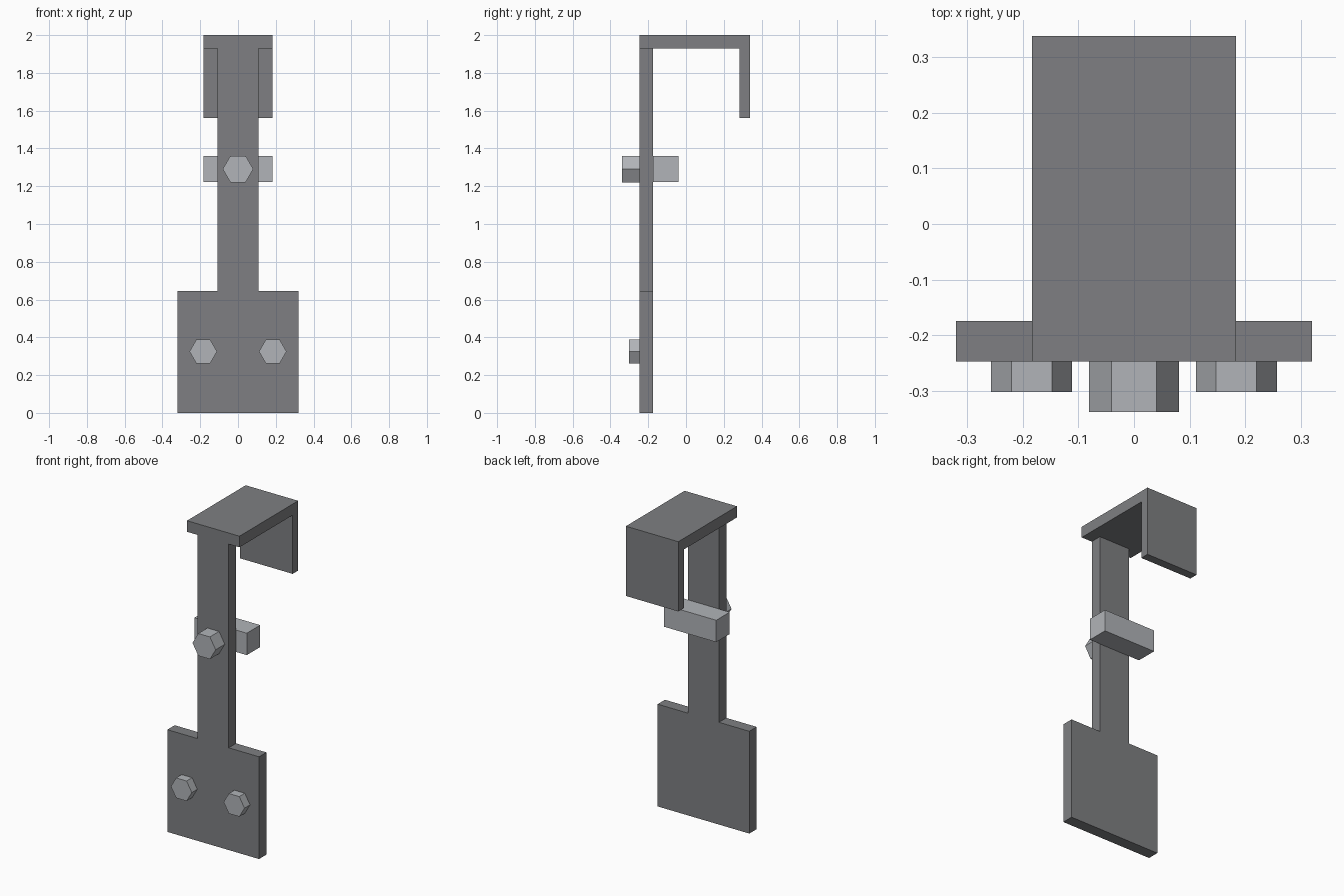
import bpy
import bmesh
import math
from mathutils import Matrix, Vector

cube = bpy.data.objects.get("Cube")
if cube:
    bpy.data.objects.remove(cube, do_unlink=True)


def make_material(name, rgb):
    mat = bpy.data.materials.new(name)
    mat.use_nodes = True
    mat.diffuse_color = (*rgb, 1)
    mat.node_tree.nodes["Principled BSDF"].inputs["Base Color"].default_value = (*rgb, 1)
    return mat


dark_steel = make_material("dark steel", (0.21, 0.213, 0.223))
light_steel = make_material("light steel", (0.44, 0.455, 0.48))


def finish(name, bm, mat):
    mesh = bpy.data.meshes.new(name)
    bmesh.ops.recalc_face_normals(bm, faces=bm.faces[:])
    bm.to_mesh(mesh)
    bm.free()
    mesh.materials.append(mat)
    obj = bpy.data.objects.new(name, mesh)
    bpy.context.collection.objects.link(obj)


def extrude_profile(name, points, vector, mat):
    """Sweep a flat outline along a vector into a solid."""
    bm = bmesh.new()
    face = bm.faces.new([bm.verts.new(p) for p in points])
    result = bmesh.ops.extrude_face_region(bm, geom=[face], use_keep_orig=True)
    moved = [v for v in result["geom"] if isinstance(v, bmesh.types.BMVert)]
    bmesh.ops.translate(bm, verts=moved, vec=Vector(vector))
    finish(name, bm, mat)


def hex_bolt(name, x, z, radius, length):
    """Hexagonal head standing out of the front face, corners left and right."""
    bm = bmesh.new()
    matrix = (Matrix.Translation((x, FRONT - length / 2, z))
              @ Matrix.Rotation(math.radians(90), 4, "X")
              @ Matrix.Rotation(math.radians(30), 4, "Z"))
    bmesh.ops.create_cone(bm, cap_ends=True, segments=6, radius1=radius,
                          radius2=radius, depth=length, matrix=matrix)
    # Turn the head if its corners landed above and below
    if max(v.co.z for v in bm.verts) - z > radius * 0.95:
        bmesh.ops.rotate(bm, verts=bm.verts[:], cent=(x, 0, z),
                         matrix=Matrix.Rotation(math.radians(30), 3, "Y"))
    finish(name, bm, light_steel)


FRONT, BACK = -0.247, -0.174      # faces of the flat plate
HOOK_BACK, HOOK_HALF = 0.338, 0.183

# Lower plate with the narrow upright strap in one T outline
half = [(0.32, 0), (0.32, 0.645), (0.108, 0.645), (0.108, 1.93)]
outline = half + [(-x, z) for x, z in reversed(half)]
extrude_profile("plate_and_strap", [(x, FRONT, z) for x, z in outline],
                (0, BACK - FRONT, 0), dark_steel)

# Hook over the top, with a flange hanging at the back
hook = [(FRONT, 1.93), (FRONT, 2), (HOOK_BACK, 2), (HOOK_BACK, 1.56),
        (0.283, 1.56), (0.283, 1.93)]
extrude_profile("top_hook", [(-HOOK_HALF, y, z) for y, z in hook],
                (2 * HOOK_HALF, 0, 0), dark_steel)

# Clamp bar behind the strap
bar = [(BACK, 1.222), (BACK, 1.36), (-0.04, 1.36), (-0.04, 1.222)]
extrude_profile("clamp_bar", [(-HOOK_HALF, y, z) for y, z in bar],
                (2 * HOOK_HALF, 0, 0), light_steel)

# Bolt heads
hex_bolt("strap_bolt", 0, 1.291, 0.081, 0.091)
for side, name in ((1, "left_plate_bolt"), (-1, "right_plate_bolt")):
    hex_bolt(name, side * 0.184, 0.325, 0.073, 0.055)
